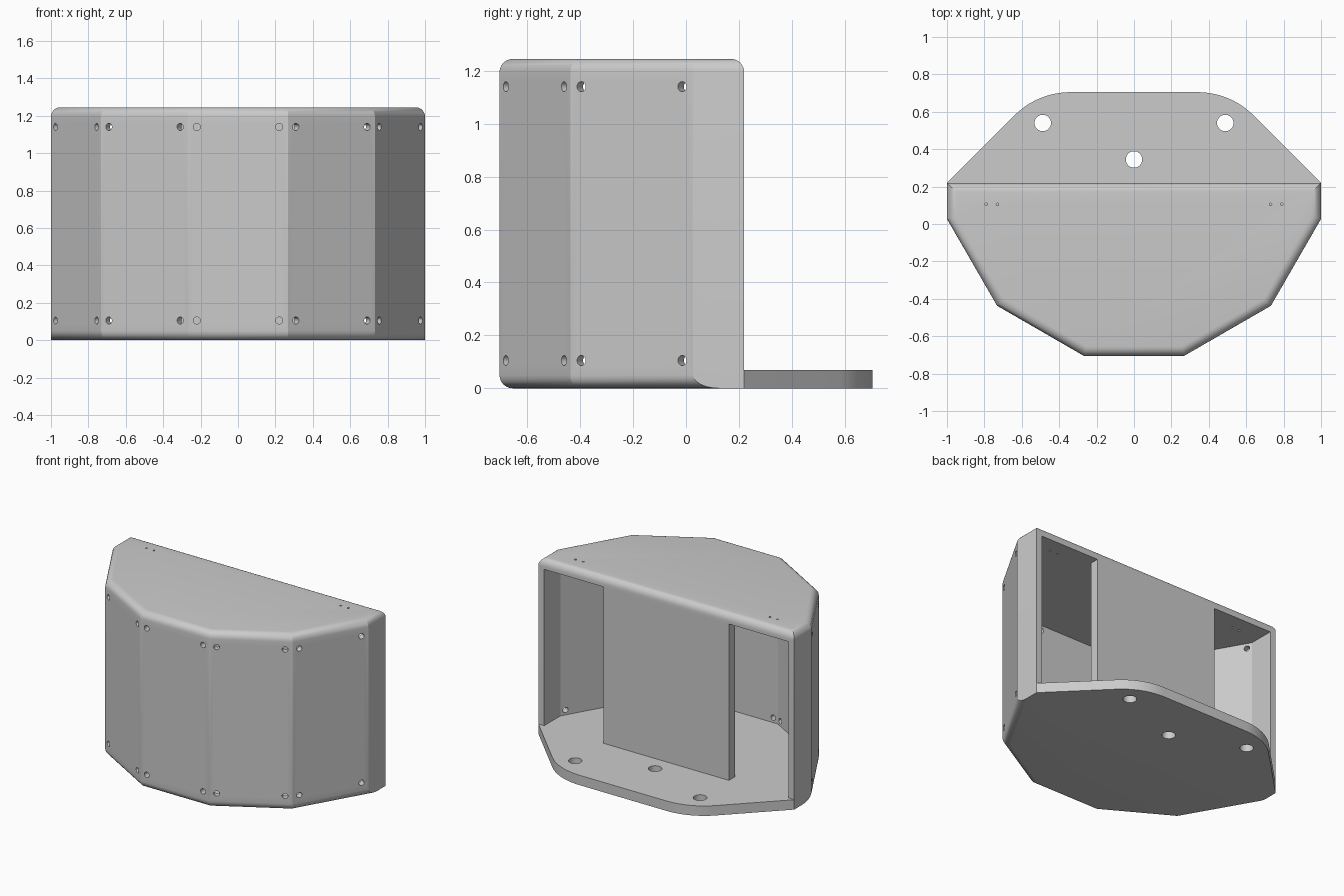
import bpy, bmesh, math
from mathutils import Matrix, Vector

if "Cube" in bpy.data.objects:
    bpy.data.objects.remove(bpy.data.objects["Cube"])

H, PLATE, WALL, FILLET = 1.245, 0.07, 0.045, 0.05
CY, BACK, REAR = -0.705 + 1.0, 0.22, 0.705   # dodecagon centre, back plane, rear of ledge


def half_dodecagon(apothem):
    """Front corners of a twelve-sided outline, left to right."""
    r = apothem / math.cos(math.radians(15))
    return [(r * math.cos(math.radians(a)), CY + r * math.sin(math.radians(a)))
            for a in range(-165, 0, 30)]


def prism(bm, pts, z0, z1):
    low = [bm.verts.new((x, y, z0)) for x, y in pts]
    top = [bm.verts.new((x, y, z1)) for x, y in pts]
    n = len(pts)
    bm.faces.new(low[::-1])
    bm.faces.new(top)
    for i in range(n):
        j = (i + 1) % n
        bm.faces.new((low[i], low[j], top[j], top[i]))
    bmesh.ops.recalc_face_normals(bm, faces=bm.faces)


def cylinder(bm, loc, axis, radius, length, sides=24):
    rot = Vector(axis).to_track_quat('Z', 'Y').to_matrix().to_4x4()
    bmesh.ops.create_cone(bm, cap_ends=True, segments=sides, radius1=radius, radius2=radius,
                          depth=length, matrix=Matrix.Translation(loc) @ rot)


def make(name, bm):
    me = bpy.data.meshes.new(name)
    bm.to_mesh(me)
    bm.free()
    ob = bpy.data.objects.new(name, me)
    bpy.context.collection.objects.link(ob)
    return ob


def activate(ob):
    bpy.ops.object.select_all(action='DESELECT')
    ob.select_set(True)
    bpy.context.view_layer.objects.active = ob


def cut(ob, cutter):
    cutter.hide_render = True
    mod = ob.modifiers.new("cut", 'BOOLEAN')
    mod.operation, mod.solver, mod.object = 'DIFFERENCE', 'EXACT', cutter
    activate(ob)
    bpy.ops.object.modifier_apply(modifier=mod.name)
    bpy.data.objects.remove(cutter)


# Housing: faceted block, rounded all round the top and along the front of the bottom
bm = bmesh.new()
prism(bm, half_dodecagon(1) + [(1, BACK), (-1, BACK)], 0, H)
edges = []
for e in bm.edges:
    a, b = (v.co for v in e.verts)
    on_top = a.z > H - 0.01 and b.z > H - 0.01
    mid = (a + b) / 2
    front_bottom = a.z < 0.01 and b.z < 0.01 and mid.y < 0
    if on_top or front_bottom:
        edges.append(e)
bmesh.ops.bevel(bm, geom=edges, offset=FILLET, offset_type='OFFSET', segments=6,
                profile=0.5, affect='EDGES', clamp_overlap=False)
housing = make("housing", bm)

# Hollow inside with two rear openings, leaving a central back panel
bm = bmesh.new()
inx, px, py, out = 1 - WALL, 0.49, BACK - 0.065, BACK + 0.1
prism(bm, half_dodecagon(inx) + [(inx, out), (px, out), (px, py), (-px, py), (-px, out), (-inx, out)],
      PLATE, H - PLATE)
cut(housing, make("cavity_cutter", bm))

# Screw holes near the corners of the five front panels, pin holes in the roof
bm = bmesh.new()
for deg in (-150, -120, -90, -60, -30):
    a = math.radians(deg)
    n = Vector((math.cos(a), math.sin(a), 0))
    t = Vector((-n.y, n.x, 0))
    for side in (-0.22, 0.22):
        for z in (0.105, 1.14):
            cylinder(bm, Vector((0, CY, z)) + n * 0.98 + t * side, n, 0.019, 0.12)
for x in (-0.79, -0.73, 0.73, 0.79):
    cylinder(bm, (x, 0.105, H - 0.03), (0, 0, 1), 0.007, 0.15, 12)
cut(housing, make("hole_cutter", bm))

# Rear mounting ledge with rounded corners and three bolt holes
tangent = 0.175
radius = tangent / math.tan(math.radians(22.5))
cx = 1 - (REAR - BACK) - tangent
arc = [(cx + radius * math.sin(math.radians(a)), REAR - radius + radius * math.cos(math.radians(a)))
       for a in [45 - 45 * i / 10 for i in range(11)]]
bm = bmesh.new()
prism(bm, [(1, BACK)] + arc + [(-x, y) for x, y in reversed(arc)] + [(-1, BACK)], 0, PLATE)
ledge = make("mounting_ledge", bm)
bm = bmesh.new()
for x, y in ((-0.488, 0.54), (0.488, 0.54), (0, 0.345)):
    cylinder(bm, (x, y, PLATE / 2), (0, 0, 1), 0.044, 0.3, 32)
cut(ledge, make("bolt_cutter", bm))

# Smooth fillets, crisp panel edges
for ob in (housing, ledge):
    activate(ob)
    bpy.ops.object.shade_smooth_by_angle(angle=math.radians(22))
